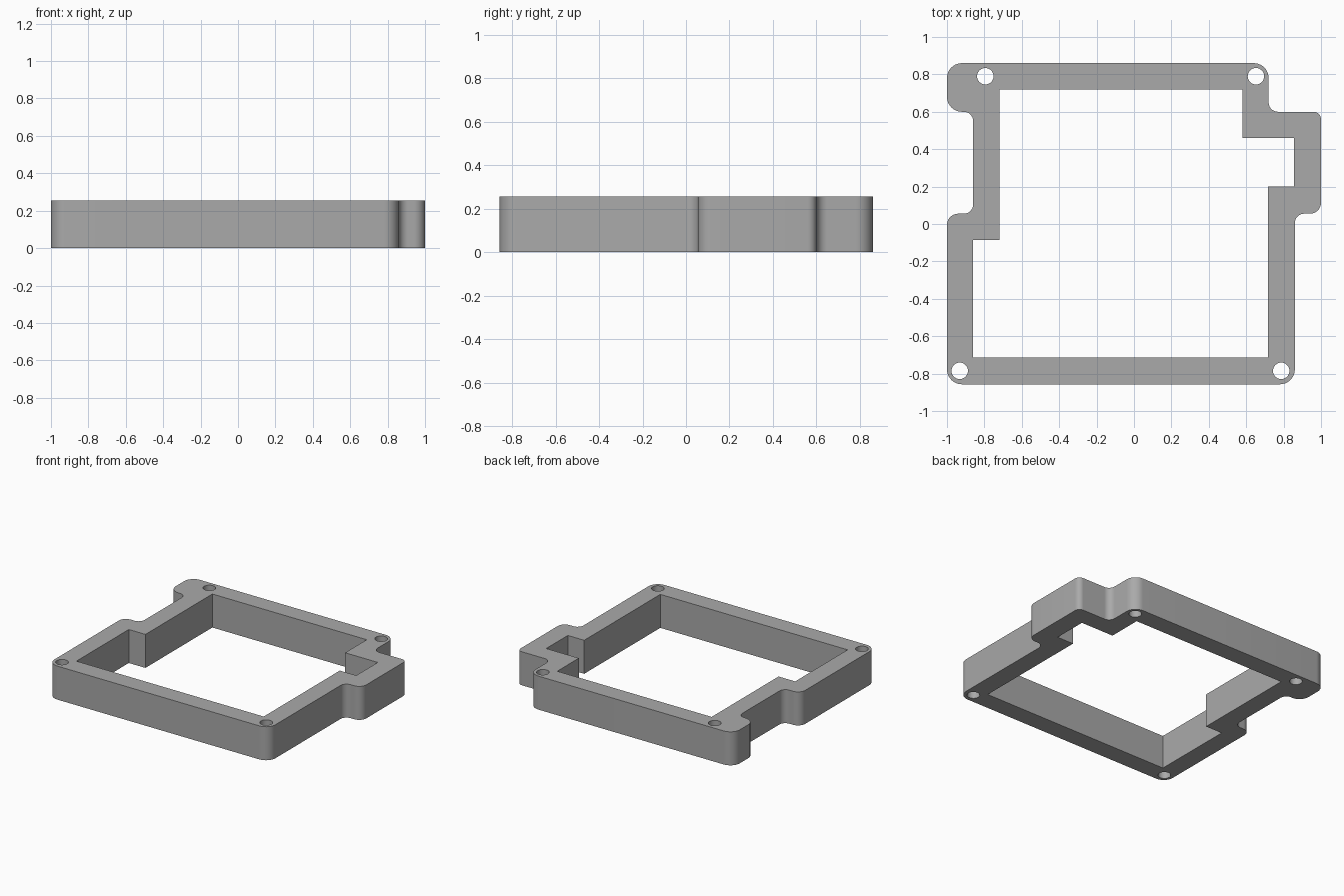
import bpy, bmesh, math
from mathutils import Vector

HEIGHT = 0.255

if "Cube" in bpy.data.objects:
    bpy.data.objects.remove(bpy.data.objects["Cube"], do_unlink=True)


def rounded(corners, steps=10):
    """Replace each right-angle corner (x, y, radius) with a quarter arc."""
    points = []
    for i, (x, y, r) in enumerate(corners):
        p = Vector((x, y))
        before = (Vector(corners[i - 1][:2]) - p).normalized()
        after = (Vector(corners[(i + 1) % len(corners)][:2]) - p).normalized()
        centre = p + (before + after) * r
        for k in range(steps + 1):
            t = math.pi / 2 * k / steps
            points.append(centre - (after * math.cos(t) + before * math.sin(t)) * r)
    return points


def circle(x, y, r, sides=32):
    angles = [math.tau * k / sides for k in range(sides)]
    return [(x + r * math.cos(a), y + r * math.sin(a)) for a in angles]


def add_loop(bm, points):
    verts = [bm.verts.new((p[0], p[1], 0)) for p in points]
    for i, v in enumerate(verts):
        bm.edges.new((verts[i - 1], v))


# Outer wall with its stepped sides
outer = rounded([
    (-1, -0.857, 0.08), (0.86, -0.857, 0.08), (0.86, 0.055, 0.05),
    (1, 0.055, 0.06), (1, 0.6, 0.04), (0.72, 0.6, 0.05),
    (0.72, 0.86, 0.08), (-1, 0.86, 0.08), (-1, 0.6, 0.08),
    (-0.86, 0.6, 0.05), (-0.86, 0.055, 0.05), (-1, 0.055, 0.06)])

# Square-cornered opening
inner = [(-0.86, -0.715), (0.717, -0.715), (0.717, 0.2), (0.855, 0.2),
         (0.855, 0.46), (0.58, 0.46), (0.58, 0.72), (-0.72, 0.72),
         (-0.72, -0.085), (-0.86, -0.085)]

# Screw holes in the four corners
holes = [(-0.795, 0.79), (0.652, 0.79), (-0.932, -0.785), (0.787, -0.785)]

bm = bmesh.new()
for points in [outer, inner] + [circle(x, y, 0.044) for x, y in holes]:
    add_loop(bm, points)
bmesh.ops.triangle_fill(bm, edges=bm.edges[:], use_beauty=True, normal=(0, 0, 1))

# Raise the flat profile into a solid frame
raised = bmesh.ops.extrude_face_region(bm, geom=bm.faces[:], use_keep_orig=True)
top = [g for g in raised["geom"] if isinstance(g, bmesh.types.BMVert)]
bmesh.ops.translate(bm, verts=top, vec=(0, 0, HEIGHT))
bmesh.ops.recalc_face_normals(bm, faces=bm.faces[:])
mesh = bpy.data.meshes.new("spacer_frame")
bm.to_mesh(mesh)
bm.free()

frame = bpy.data.objects.new("spacer_frame", mesh)
bpy.context.collection.objects.link(frame)

grey = bpy.data.materials.new("plain_grey")
grey.use_nodes = True
colour = (0.4, 0.4, 0.4, 1)
grey.diffuse_color = colour
grey.node_tree.nodes["Principled BSDF"].inputs["Base Color"].default_value = colour
mesh.materials.append(grey)

bpy.ops.object.select_all(action="DESELECT")
frame.select_set(True)
bpy.context.view_layer.objects.active = frame
bpy.ops.object.shade_smooth_by_angle(angle=math.radians(30))
